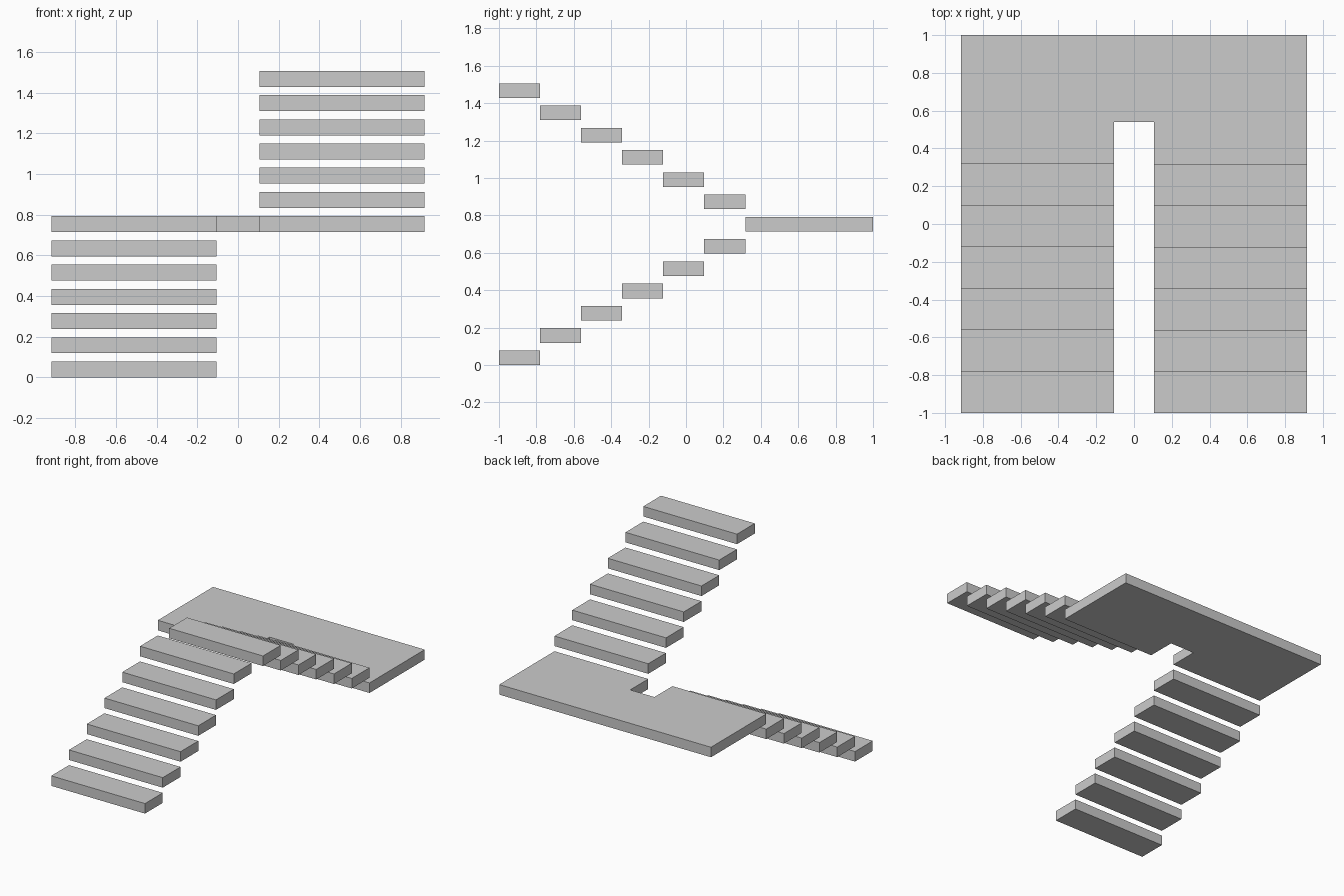
import bpy
import bmesh

if "Cube" in bpy.data.objects:
    bpy.data.objects.remove(bpy.data.objects["Cube"])

# Shared stair dimensions
STEPS = 6
RISE = 0.119
RUN = 0.2195
THICK = 0.0785
OUTER = 0.9165   # outer edge of the stair in x
INNER = 0.105    # edge of the central gap in x
FRONT, BACK = -1.0, 1.0
LANDING_Y = FRONT + STEPS * RUN


def slab(name, outline, z):
    """Extrude a flat outline upward by the tread thickness."""
    bm = bmesh.new()
    face = bm.faces.new([bm.verts.new((x, y, z)) for x, y in outline])
    top = bmesh.ops.extrude_face_region(bm, geom=[face])["geom"]
    verts = [v for v in top if isinstance(v, bmesh.types.BMVert)]
    bmesh.ops.translate(bm, verts=verts, vec=(0, 0, THICK))
    bmesh.ops.recalc_face_normals(bm, faces=bm.faces)
    mesh = bpy.data.meshes.new(name)
    bm.to_mesh(mesh)
    bm.free()
    obj = bpy.data.objects.new(name, mesh)
    bpy.context.collection.objects.link(obj)
    return obj


def tread(name, x0, x1, y, z):
    slab(name, [(x0, y), (x1, y), (x1, y + RUN), (x0, y + RUN)], z)


# Two flights: the lower climbs to the back, the upper returns to the front
for i in range(STEPS):
    y = FRONT + i * RUN
    tread(f"lower_tread_{i + 1}", -OUTER, -INNER, y, i * RISE)
    tread(f"upper_tread_{STEPS - i}", INNER, OUTER, y, (2 * STEPS - i) * RISE)

# U-shaped half landing, notched one tread deep at the central gap
notch = LANDING_Y + RUN + 0.004
slab("half_landing", [
    (-OUTER, LANDING_Y), (-INNER, LANDING_Y), (-INNER, notch), (INNER, notch),
    (INNER, LANDING_Y), (OUTER, LANDING_Y), (OUTER, BACK), (-OUTER, BACK),
], STEPS * RISE)
